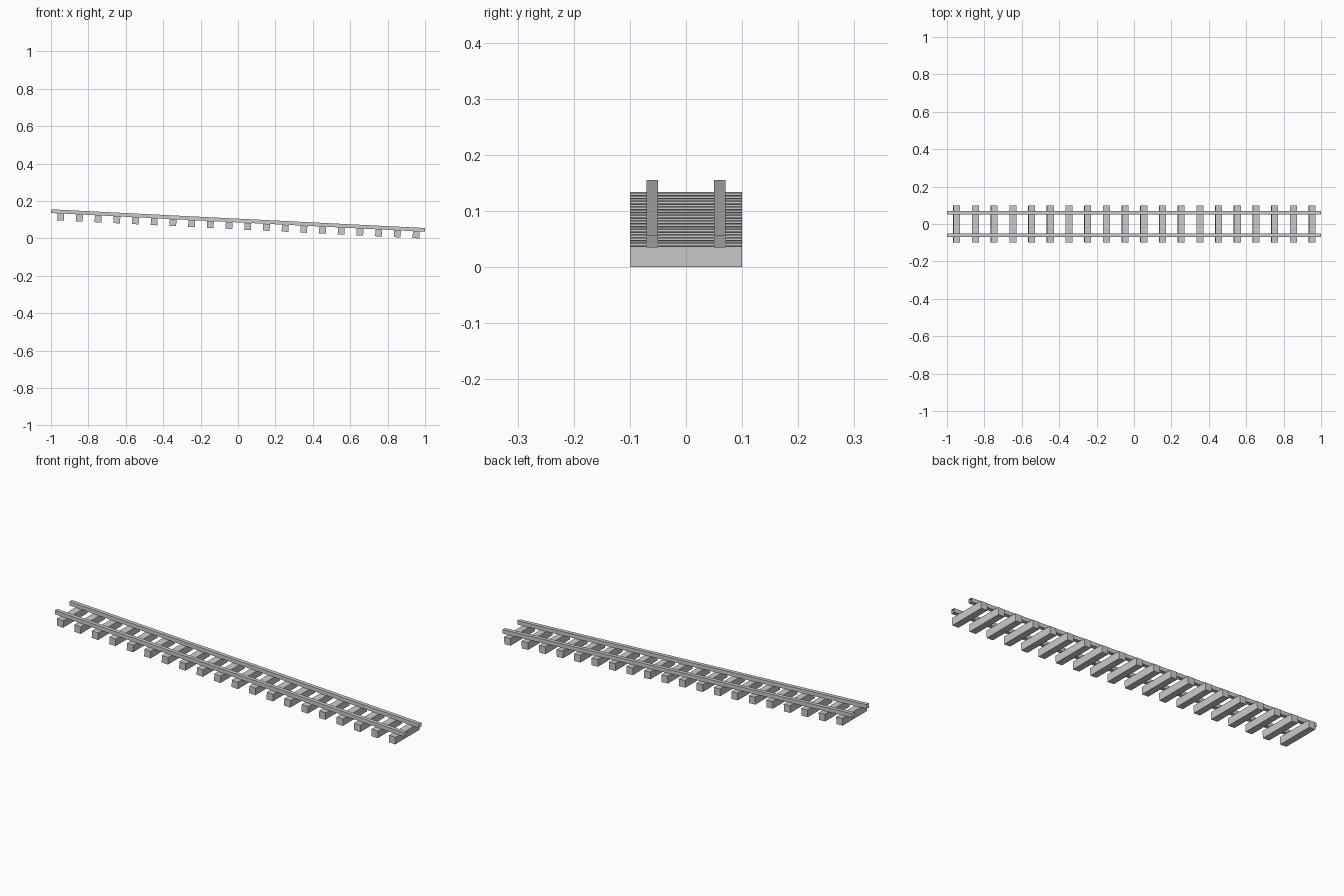
import bpy, bmesh, math
from mathutils import Matrix, Vector

cube = bpy.data.objects.get("Cube")
if cube:
    bpy.data.objects.remove(cube, do_unlink=True)

SLOPE = math.atan(0.05)      # track falls towards +x
RAIL = 0.02                  # rail width and height
TIE_W, TIE_H, TIE_L = 0.036, 0.037, 0.2
RAIL_BASE = 0.0855           # height of rail underside at x = 0
TILT = Matrix.Translation((0, 0, RAIL_BASE)) @ Matrix.Rotation(SLOPE, 4, 'Y')

steel = bpy.data.materials.new("light grey")
steel.use_nodes = True
colour = (0.6, 0.6, 0.6, 1)
steel.diffuse_color = colour
steel.node_tree.nodes["Principled BSDF"].inputs["Base Color"].default_value = colour


def box(name, size, centre, open_ends=False):
    """Box in track space, tilted onto the slope."""
    bm = bmesh.new()
    bmesh.ops.create_cube(bm, size=1)
    if open_ends:
        ends = [f for f in bm.faces if abs(f.normal.x) > 0.9]
        bmesh.ops.delete(bm, geom=ends, context='FACES_ONLY')
    bmesh.ops.scale(bm, vec=Vector(size), verts=bm.verts)
    bmesh.ops.translate(bm, vec=Vector(centre), verts=bm.verts)
    bm.transform(TILT)
    mesh = bpy.data.meshes.new(name)
    bm.to_mesh(mesh)
    bm.free()
    mesh.materials.append(steel)
    obj = bpy.data.objects.new(name, mesh)
    bpy.context.collection.objects.link(obj)
    return obj


# Two hollow rails, resting on the ties
length = (2 - RAIL * math.sin(SLOPE)) / math.cos(SLOPE)
for side, y in (("front", -0.06), ("back", 0.06)):
    box(side + "_rail", (length, RAIL, RAIL), (0, y, RAIL / 2), open_ends=True)

# Row of cross ties under the rails
for i in range(20):
    x = (-0.947 + 0.1 * i) / math.cos(SLOPE)
    box(f"cross_tie_{i + 1}", (TIE_W, TIE_L, TIE_H), (x, 0, -TIE_H / 2))
